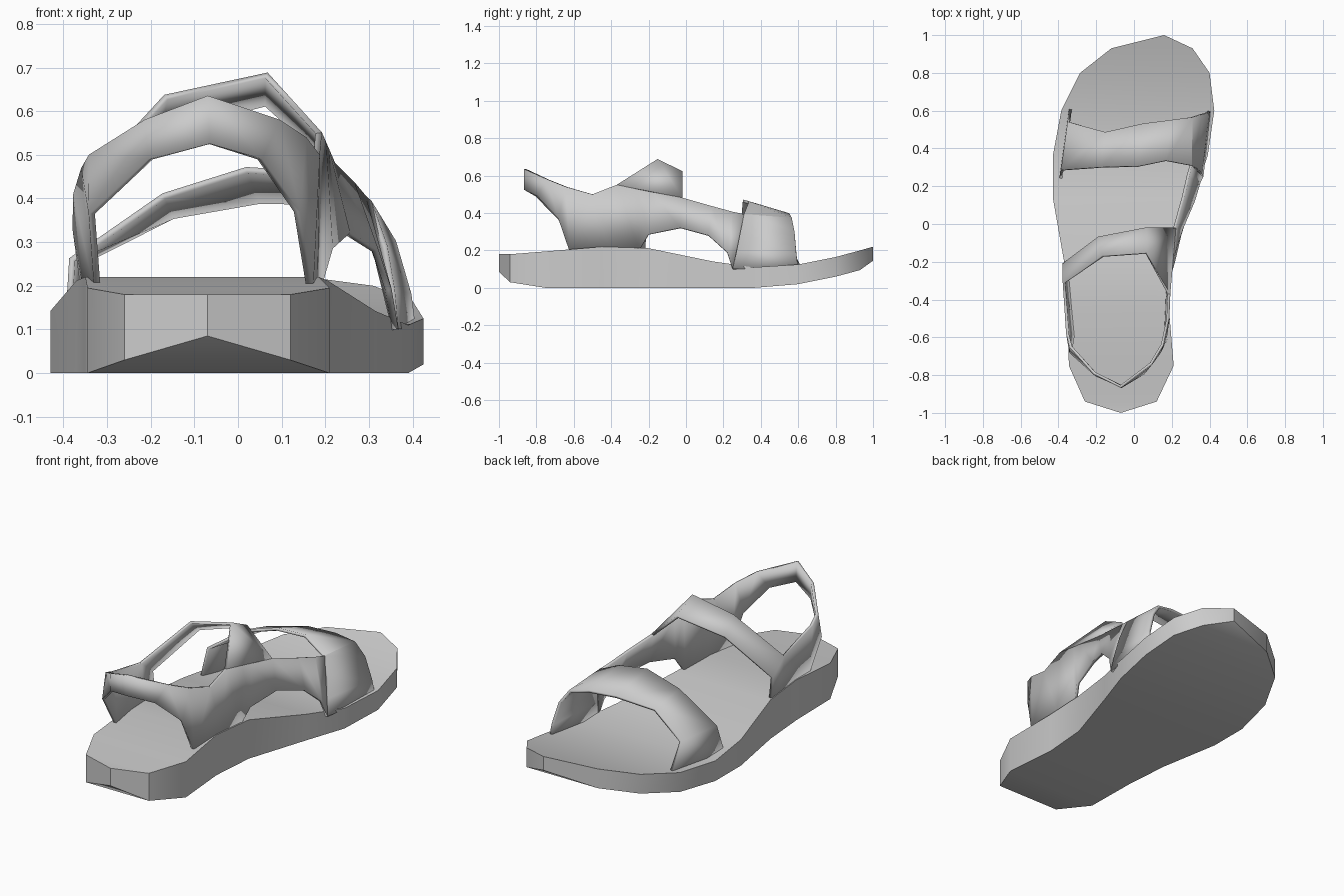
import bpy, bmesh, math


def make_object(name, bm, angle):
    bmesh.ops.remove_doubles(bm, verts=bm.verts, dist=0.0005)
    bmesh.ops.recalc_face_normals(bm, faces=bm.faces)
    mesh = bpy.data.meshes.new(name)
    bm.to_mesh(mesh)
    bm.free()
    ob = bpy.data.objects.new(name, mesh)
    bpy.context.collection.objects.link(ob)
    bpy.ops.object.select_all(action='DESELECT')
    ob.select_set(True)
    bpy.context.view_layer.objects.active = ob
    bpy.ops.object.shade_smooth_by_angle(angle=math.radians(angle))
    return ob


def bridge(bm, a, b):
    """Quads between two vertex rows of equal length."""
    for i in range(len(a) - 1):
        bm.faces.new((a[i], a[i + 1], b[i + 1], b[i]))


def strap(bm, upper, lower):
    bridge(bm, [bm.verts.new(p) for p in upper], [bm.verts.new(p) for p in lower])


# Sole: cross-sections from heel to toe (y, left x, right x, bottom z, top z)
sections = [
    (-1.00, -0.07, -0.07, 0.085, 0.18), (-0.94, -0.26, 0.12, 0.03, 0.18),
    (-0.75, -0.345, 0.21, 0.0, 0.195), (-0.45, -0.35, 0.185, 0.0, 0.22),
    (-0.20, -0.37, 0.205, 0.0, 0.212), (0.14, -0.43, 0.315, 0.0, 0.142),
    (0.36, -0.43, 0.39, 0.0, 0.11), (0.60, -0.385, 0.425, 0.02, 0.125),
    (0.80, -0.285, 0.40, 0.06, 0.165), (0.93, -0.12, 0.31, 0.095, 0.2),
    (1.00, 0.16, 0.16, 0.145, 0.22)]
bm = bmesh.new()
rings = []
for y, xl, xr, zb, zt in sections:
    ring = [bm.verts.new(p) for p in ((xl, y, zb), (xr, y, zb), (xr, y, zt), (xl, y, zt))]
    rings.append(ring + ring[:1])
for a, b in zip(rings, rings[1:]):
    bridge(bm, a, b)
make_object("sole", bm, 35)

# Upper: all straps share their joining edges
bm = bmesh.new()

# Heel strap with both rear legs, from the left ankle round to the right
strap(bm,
      [(-.372, -.21, .33), (-.37, -.31, .41), (-.352, -.58, .47), (-.335, -.65, .50),
       (-.21, -.79, .58), (-.07, -.86, .635), (.09, -.74, .58), (.15, -.64, .54),
       (.18, -.50, .50), (.185, -.37, .55)],
      [(-.35, -.22, .17), (-.345, -.32, .18), (-.322, -.59, .19), (-.335, -.68, .365),
       (-.20, -.80, .49), (-.065, -.86, .525), (.05, -.79, .49), (.135, -.68, .37),
       (.165, -.62, .19), (.175, -.40, .20)])

# Ankle strap over the instep
strap(bm,
      [(-.37, -.31, .41), (-.165, -.17, .632), (.065, -.155, .682), (.185, -.37, .55)],
      [(-.372, -.21, .33), (-.185, -.07, .555), (.065, -.02, .617), (.215, -.02, .48)])

# Side panel arching from the ankle strap to the toe strap
strap(bm,
      [(.185, -.37, .55), (.195, -.25, .526), (.202, -.18, .512), (.215, -.02, .48),
       (.26, .14, .435), (.285, .25, .405), (.30, .31, .39)],
      [(.175, -.40, .20), (.185, -.25, .20), (.21, -.20, .285), (.25, -.03, .32),
       (.315, .12, .28), (.345, .22, .19), (.36, .25, .10)])

# Toe strap, left base over the foot to the right base
strap(bm,
      [(-.39, .23, .09), (-.38, .285, .26), (-.17, .30, .405), (.02, .305, .465),
       (.17, .335, .455), (.30, .31, .39), (.335, .29, .29), (.352, .27, .19), (.36, .25, .10)],
      [(-.335, .62, .10), (-.345, .54, .26), (-.15, .485, .36), (.05, .53, .395),
       (.20, .55, .392), (.305, .565, .37), (.355, .58, .30), (.39, .59, .18), (.40, .60, .10)])

upper = make_object("strap_upper", bm, 35)
thick = upper.modifiers.new("thickness", 'SOLIDIFY')
thick.thickness = 0.015
thick.offset = 0
# Keep smoothing after the thickness is added
upper.modifiers.move(len(upper.modifiers) - 1, 0)
